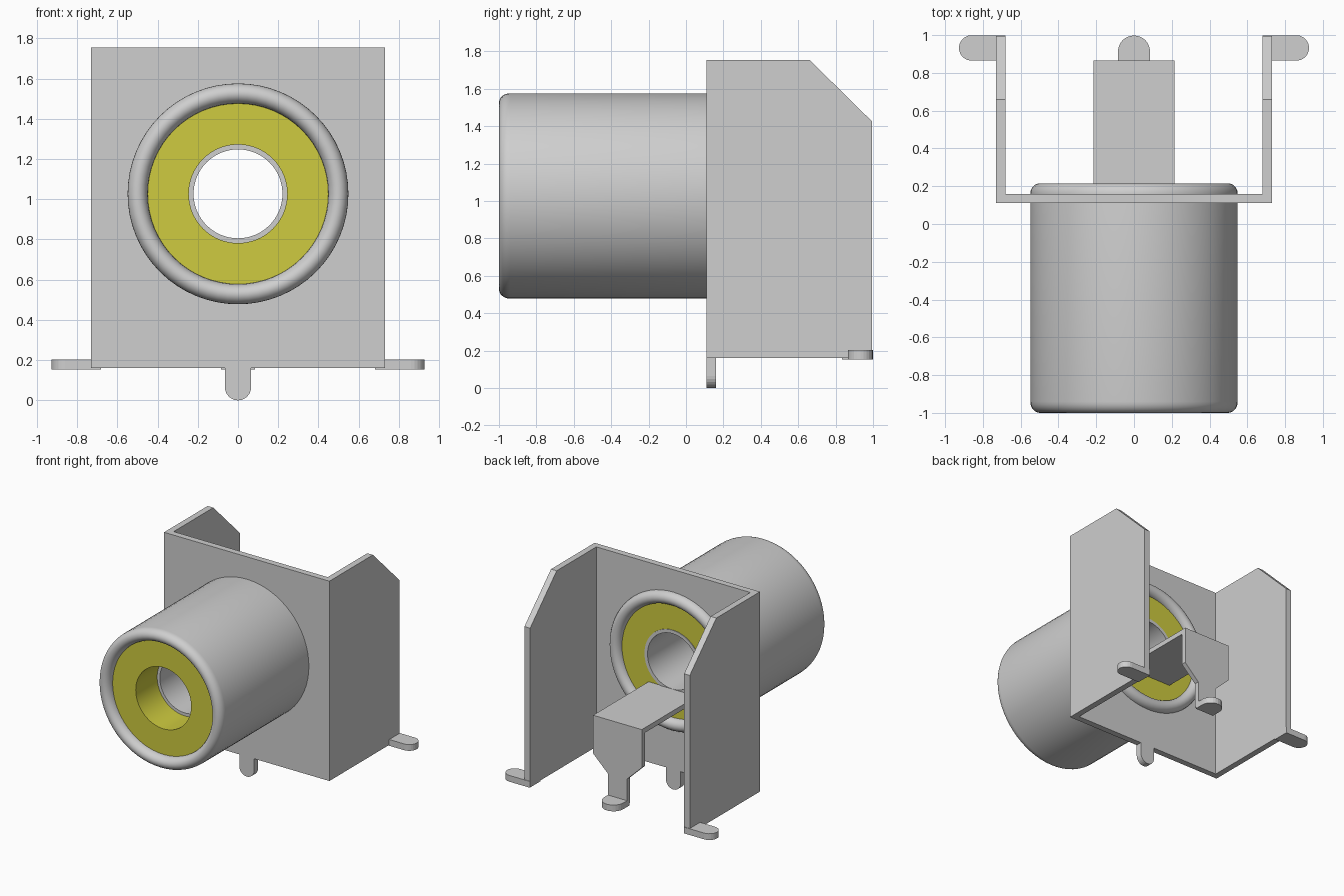
import bpy, bmesh
from math import sin, cos, pi, radians

cube = bpy.data.objects.get("Cube")
if cube:
    bpy.data.objects.remove(cube, do_unlink=True)


def material(name, rgb):
    m = bpy.data.materials.new(name)
    m.use_nodes = True
    m.diffuse_color = (*rgb, 1)
    m.node_tree.nodes["Principled BSDF"].inputs["Base Color"].default_value = (*rgb, 1)
    return m


METAL = material("grey metal", (0.62, 0.62, 0.62))
PLASTIC = material("yellow plastic", (0.62, 0.60, 0.05))
AXIS_Z = 1.027          # height of the barrel axis
SHEET = 0.05            # sheet metal thickness
FRONT, BACK = 0.11, 0.995


def finish(name, bm, mat, smooth=False):
    bmesh.ops.recalc_face_normals(bm, faces=bm.faces)
    mesh = bpy.data.meshes.new(name)
    bm.to_mesh(mesh)
    bm.free()
    mesh.materials.append(mat)
    obj = bpy.data.objects.new(name, mesh)
    bpy.context.collection.objects.link(obj)
    if smooth:
        bpy.ops.object.select_all(action='DESELECT')
        obj.select_set(True)
        bpy.context.view_layer.objects.active = obj
        bpy.ops.object.shade_smooth_by_angle(angle=radians(35))
    return obj


def arc(cx, cy, rx, ry, start, end, steps=12):
    angles = [radians(start + (end - start) * i / steps) for i in range(steps + 1)]
    return [(cx + rx * cos(a), cy + ry * sin(a)) for a in angles]


def prism(name, outline, axis, start, depth, hole=None):
    """Extrude a flat outline, with an optional hole, along one axis."""
    place = {'x': lambda a, b: (start, a, b),
             'y': lambda a, b: (a, start, b),
             'z': lambda a, b: (a, b, start)}[axis]
    bm = bmesh.new()
    for loop in filter(None, (outline, hole)):
        verts = [bm.verts.new(place(*p)) for p in loop]
        if not hole:
            bm.faces.new(verts)
        else:
            for i, v in enumerate(verts):
                bm.edges.new((verts[i - 1], v))
    if hole:
        bmesh.ops.triangle_fill(bm, edges=bm.edges[:], use_beauty=True)
    result = bmesh.ops.extrude_face_region(bm, geom=bm.faces[:])
    moved = [g for g in result["geom"] if isinstance(g, bmesh.types.BMVert)]
    offset = [depth if a == axis else 0 for a in "xyz"]
    bmesh.ops.translate(bm, verts=moved, vec=offset)
    return finish(name, bm, METAL)


def lathe(name, profile, mat, segments=64):
    """Spin a closed (radius, y) profile around the barrel axis."""
    bm = bmesh.new()
    rings = []
    for i in range(segments):
        a = 2 * pi * i / segments
        rings.append([bm.verts.new((r * cos(a), y, AXIS_Z + r * sin(a)))
                      for r, y in profile])
    for i, ring in enumerate(rings):
        for j in range(len(profile)):
            bm.faces.new((rings[i - 1][j - 1], rings[i - 1][j], ring[j], ring[j - 1]))
    return finish(name, bm, mat, smooth=True)


def tube(inner, outer, y0, y1):
    return [(inner, y0), (outer, y0), (outer, y1), (inner, y1)]


# Barrel shell with half-round rims, plastic insert and inner contact sleeve
lathe("barrel_shell",
      arc(0.499, -0.94, 0.05, 0.06, 180, 360) + arc(0.499, 0.16, 0.05, 0.055, 0, 180),
      METAL)
lathe("insulator", tube(0.245, 0.452, -0.94, 0.165), PLASTIC)
lathe("contact_sleeve", tube(0.221, 0.248, -0.67, 0.17), METAL)

# Folded bracket: front plate with an opening, two walls with sloped corners
prism("front_plate", [(-0.73, 0.16), (0.73, 0.16), (0.73, 1.755), (-0.73, 1.755)],
      'y', FRONT, SHEET, hole=arc(0, AXIS_Z, 0.52, 0.52, 0, 354.375, 63))
wall = [(FRONT + SHEET, 0.16), (BACK, 0.16), (BACK, 1.425), (0.66, 1.755),
        (FRONT + SHEET, 1.755)]
for side, x0, sign in (("right", -0.73, -1), ("left", 0.68, 1)):
    prism(side + "_wall", wall, 'x', x0, SHEET)
    foot = [(0.68, 0.865)] + arc(0.86, 0.932, 0.067, 0.067, -90, 90) + [(0.68, BACK + 0.004)]
    prism(side + "_foot", [(sign * x, y) for x, y in foot], 'z', 0.153, SHEET)

# Rounded tab under the front plate
prism("front_tab", [(-0.065, 0.16)] + arc(0, 0.065, 0.065, 0.065, 180, 360) + [(0.065, 0.16)],
      'y', FRONT, SHEET)

# Centre terminal: flat strip, tapered leg and rounded foot
prism("terminal_strip", [(-0.215, 0.1), (0.215, 0.1), (0.215, 0.865), (-0.215, 0.865)],
      'z', 0.765, 0.04)
half_leg = [(0.215, 0.79), (0.215, 0.50), (0.085, 0.375), (0.085, 0.17)]
prism("terminal_leg", half_leg + [(-x, z) for x, z in reversed(half_leg)],
      'y', 0.825, 0.04)
prism("terminal_foot", [(0.085, 0.835)] + arc(0, 0.913, 0.085, 0.085, 0, 180) + [(-0.085, 0.835)],
      'z', 0.153, SHEET)
